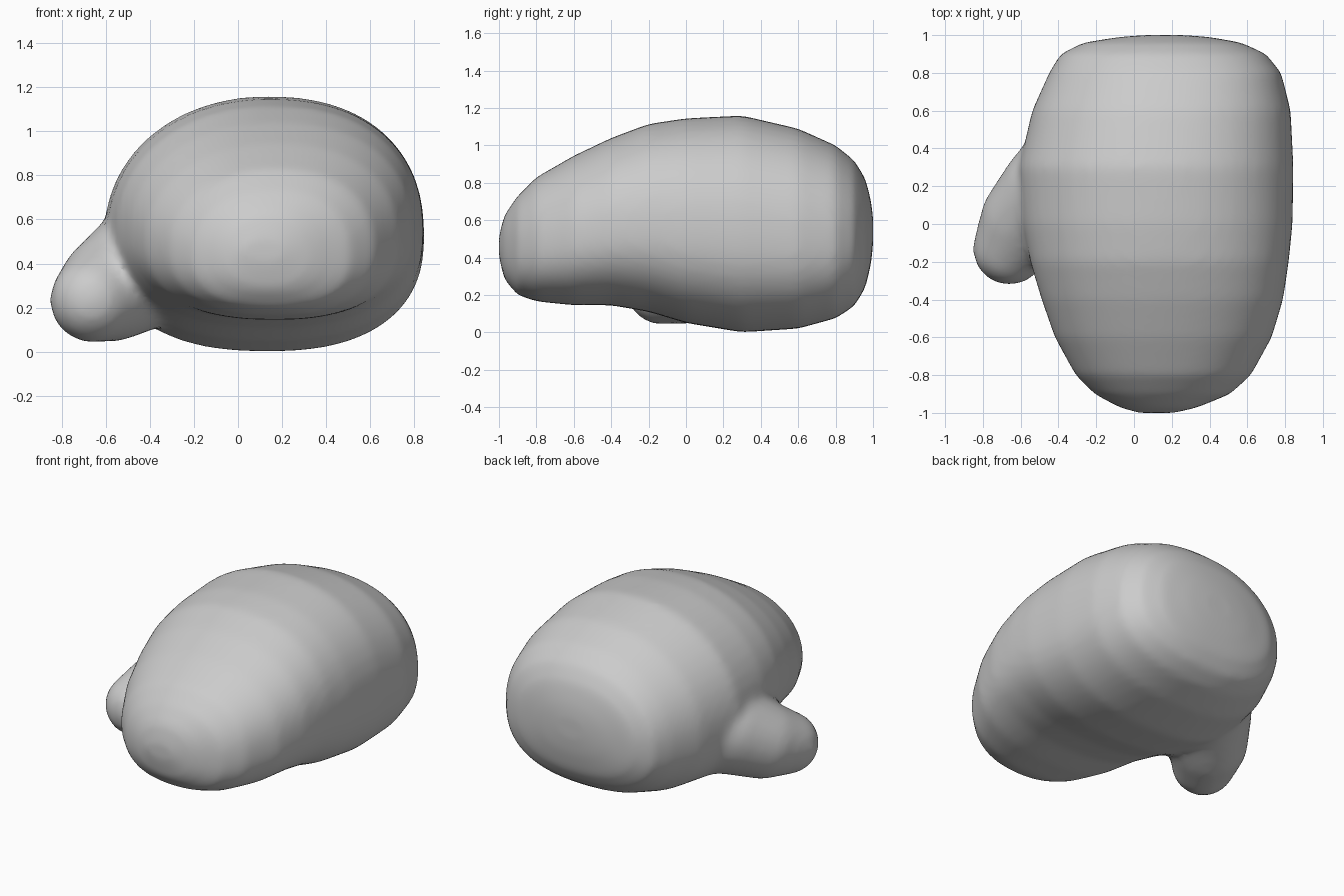
import bpy, bmesh, math
from mathutils import Vector

if "Cube" in bpy.data.objects:
    bpy.data.objects.remove(bpy.data.objects["Cube"])

# Body stations: y, left x, right x, bottom z, top z
STATIONS = [
    (-1.0, 0.02, 0.22, 0.40, 0.52), (-0.97, -0.08, 0.34, 0.28, 0.63),
    (-0.9, -0.21, 0.51, 0.20, 0.73), (-0.8, -0.31, 0.62, 0.165, 0.83),
    (-0.6, -0.42, 0.73, 0.145, 0.945), (-0.4, -0.49, 0.79, 0.145, 1.04),
    (-0.2, -0.55, 0.82, 0.11, 1.115), (0.0, -0.59, 0.84, 0.05, 1.145),
    (0.3, -0.61, 0.845, 0.0, 1.16), (0.6, -0.54, 0.83, 0.02, 1.09),
    (0.8, -0.45, 0.78, 0.075, 1.0), (0.9, -0.39, 0.70, 0.14, 0.92),
    (0.96, -0.27, 0.57, 0.24, 0.82), (0.99, -0.08, 0.40, 0.37, 0.70),
    (1.0, 0.05, 0.27, 0.47, 0.62)]
# Thumb spine: x, y, z, radius
THUMB = [(-0.22, 0.36, 0.45, 0.32), (-0.43, 0.17, 0.38, 0.28),
         (-0.57, 0.02, 0.29, 0.245), (-0.66, -0.13, 0.235, 0.195)]
SEG = 48


def blend(a, b, t):
    return [p + (q - p) * t for p, q in zip(a, b)]


def power(v, n):
    return math.copysign(abs(v) ** (2 / n), v)


bm = bmesh.new()

# Body: rounded, lopsided rings lofted from fingertips to cuff
rings = []
for y, x0, x1, z0, z1 in STATIONS:
    cx = x0 + (x1 - x0) * 0.51
    cz = z0 + (z1 - z0) * 0.45
    ring = []
    for i in range(SEG):
        a = 2 * math.pi * i / SEG
        c, s = math.cos(a), math.sin(a)
        n = 2.3 if c > 0 else 2.08
        if s < 0:
            n = 2.4
        ring.append(bm.verts.new((
            cx + power(c, n) * (x1 - cx if c > 0 else cx - x0), y,
            cz + power(s, n) * (z1 - cz if s > 0 else cz - z0))))
    rings.append(ring)
for a, b in zip(rings, rings[1:]):
    for i in range(SEG):
        j = (i + 1) % SEG
        bm.faces.new((a[i], a[j], b[j], b[i]))
bm.faces.new(rings[0])
bm.faces.new(rings[-1])
bmesh.ops.recalc_face_normals(bm, faces=bm.faces)

# Thumb: overlapping balls along the spine
for a, b in zip(THUMB, THUMB[1:]):
    for k in range(6):
        x, y, z, r = blend(a, b, k / 5)
        made = bmesh.ops.create_icosphere(bm, subdivisions=3, radius=r)
        bmesh.ops.translate(bm, verts=made["verts"], vec=Vector((x, y, z)))

mesh = bpy.data.meshes.new("mitten")
bm.to_mesh(mesh)
bm.free()
mitten = bpy.data.objects.new("mitten", mesh)
bpy.context.collection.objects.link(mitten)

grey = bpy.data.materials.new("plain grey")
grey.diffuse_color = (0.6, 0.6, 0.6, 1)
grey.use_nodes = True
grey.node_tree.nodes["Principled BSDF"].inputs["Base Color"].default_value = grey.diffuse_color
mesh.materials.append(grey)

# Fuse body and thumb into one soft skin
remesh = mitten.modifiers.new("fuse", 'REMESH')
remesh.mode = 'VOXEL'
remesh.voxel_size = 0.025
remesh.use_smooth_shade = True
soften = mitten.modifiers.new("soften", 'SMOOTH')
soften.factor = 0.5
soften.iterations = 12
